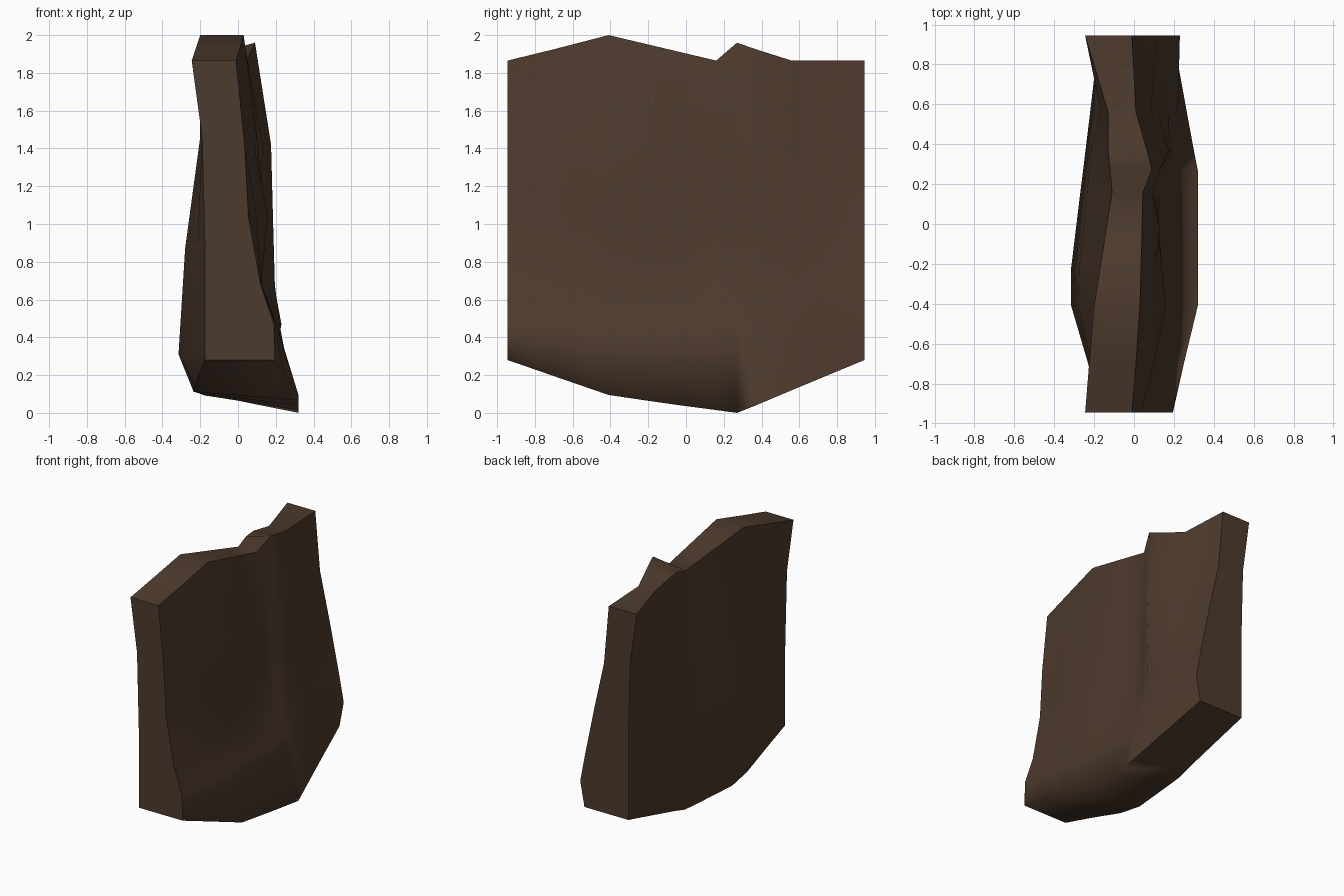
import bpy, bmesh

# Rock slab: cross-sections along y, lofted together.
# y, top z, bottom z (left, right),
# x of the right face downwards, x of the left face downwards
RIGHT_Z = (1.42, 1.04, 0.68, 0.47)
LEFT_Z = (1.46, 0.87, 0.31)
SECTIONS = [
    (-.945, 1.865, .28, .28, (-.01, .035, .055, .12, .19, .195), (-.245, -.19, -.175, -.175, -.175)),
    (-.70, 1.925, .22, .195, (.01, .05, .10, .12, .20, .25), (-.225, -.19, -.215, -.23, -.20)),
    (-.41, 2.00, .14, .095, (.03, .085, .16, .12, .205, .32), (-.20, -.20, -.28, -.315, -.226)),
    (-.22, 1.955, .112, .067, (.035, .105, .14, .12, .205, .32), (-.17, -.19, -.275, -.315, -.235)),
    (-.03, 1.91, .105, .04, (.04, .13, .12, .125, .205, .32), (-.14, -.18, -.255, -.292, -.21)),
    (.16, 1.865, .093, .015, (.045, .09, .10, .125, .205, .32), (-.11, -.165, -.235, -.269, -.18)),
    (.27, 1.96, .10, 0, (.09, .13, .135, .155, .21, .32), (-.12, -.16, -.225, -.255, -.175)),
    (.37, 1.925, .13, .04, (.065, .175, .185, .195, .22, .30), (-.13, -.16, -.215, -.243, -.175)),
    (.56, 1.865, .18, .12, (.01, .085, .12, .17, .22, .265), (-.13, -.165, -.20, -.22, -.175)),
    (.945, 1.865, .28, .28, (-.01, .03, .115, .19, .23, .195), (-.245, -.19, -.175, -.175, -.175)),
]

bm = bmesh.new()
rings = []
for y, top, zl, zr, right, left in SECTIONS:
    left_top = min(top, 1.9) if y > 0.1 else top   # the chipped peak leans down to the left
    pts = list(zip(right, (top, *RIGHT_Z, zr)))
    pts += reversed(list(zip(left, (left_top, *LEFT_Z, zl))))
    rings.append([bm.verts.new((x, y, z)) for x, z in pts])

# Skin between sections, plus the two end caps
n = len(rings[0])
for a, b in zip(rings, rings[1:]):
    for i in range(n):
        j = (i + 1) % n
        bm.faces.new((a[i], a[j], b[j], b[i]))
bm.faces.new(rings[0])
bm.faces.new(rings[-1][::-1])
bmesh.ops.recalc_face_normals(bm, faces=bm.faces)

# Smooth faces, sharp outlines; the lower right rim stays soft
for f in bm.faces:
    f.smooth = True
for ring in (rings[0], rings[-1]):
    for i in range(n):
        bm.edges.get((ring[i], ring[(i + 1) % n])).smooth = False
for k, (a, b) in enumerate(zip(rings, rings[1:])):
    for i in (0, 6, 10) if k < 6 else (0, 5, 6, 10):
        bm.edges.get((a[i], b[i])).smooth = False

mesh = bpy.data.meshes.new("rock_slab")
bm.to_mesh(mesh)
bm.free()
rock = bpy.data.objects.new("rock_slab", mesh)
bpy.context.collection.objects.link(rock)

mat = bpy.data.materials.new("dark brown rock")
mat.diffuse_color = (0.076, 0.043, 0.026, 1)
mesh.materials.append(mat)
